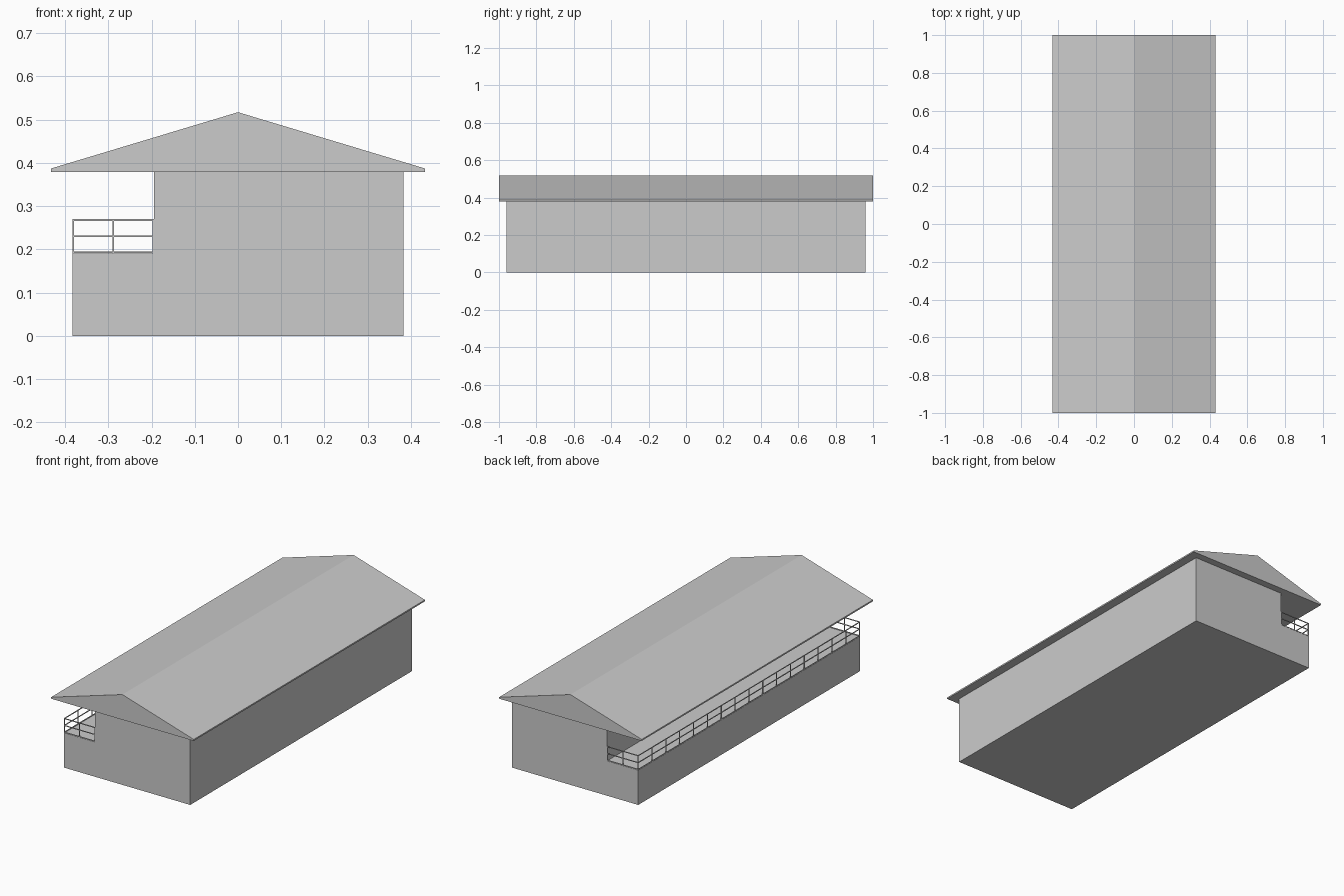
import bpy, bmesh
from mathutils import Vector

if "Cube" in bpy.data.objects:
    bpy.data.objects.remove(bpy.data.objects["Cube"])

def extrude_y(name, profile, half):
    """Solid prism from an (x, z) profile, running along y."""
    bm = bmesh.new()
    face = bm.faces.new([bm.verts.new((x, -half, z)) for x, z in profile])
    res = bmesh.ops.extrude_face_region(bm, geom=[face])
    verts = [v for v in res["geom"] if isinstance(v, bmesh.types.BMVert)]
    bmesh.ops.translate(bm, verts=verts, vec=(0, 2 * half, 0))
    bmesh.ops.recalc_face_normals(bm, faces=bm.faces)
    return finish(name, bm)

def finish(name, bm):
    me = bpy.data.meshes.new(name)
    bm.to_mesh(me)
    bm.free()
    ob = bpy.data.objects.new(name, me)
    bpy.context.collection.objects.link(ob)
    return ob

def bar(bm, a, b, t):
    """Square bar of thickness t between two axis-aligned points."""
    a, b = Vector(a), Vector(b)
    size = [abs(d) + t for d in b - a]
    vs = bmesh.ops.create_cube(bm, size=1)["verts"]
    bmesh.ops.scale(bm, verts=vs, vec=size)
    bmesh.ops.translate(bm, verts=vs, vec=(a + b) / 2)

W, L = 0.383, 0.96          # half width and half length of the walls
NX, NZ = -0.194, 0.19       # balcony inner wall and floor level

# Walls with the open balcony step on the left
extrude_y("house_body", [(-W, 0), (W, 0), (W, 0.379), (NX, 0.379), (NX, NZ), (-W, NZ)], L)

# Overhanging gable roof
extrude_y("roof", [(-0.432, 0.379), (0.432, 0.379), (0.432, 0.387), (0, 0.517), (-0.432, 0.387)], 1.0)

# Balcony railing: three rails on three sides
T = 0.004
rx, ry, ix = -W + T / 2, L - T / 2, NX - T / 2
bm = bmesh.new()
for z in (NZ + 0.003, 0.230, 0.268):
    bar(bm, (rx, -ry, z), (rx, ry, z), T)
    for y in (-ry, ry):
        bar(bm, (rx, y, z), (ix, y, z), T)
finish("railing_rails", bm)

# Railing posts
bm = bmesh.new()
N = 16
for i in range(N + 1):
    y = -ry + 2 * ry * i / N
    bar(bm, (rx, y, NZ + T / 2), (rx, y, 0.268), T)
for y in (-ry, ry):
    for x in ((rx + ix) / 2, ix):
        bar(bm, (x, y, NZ + T / 2), (x, y, 0.268), T)
finish("railing_posts", bm)
